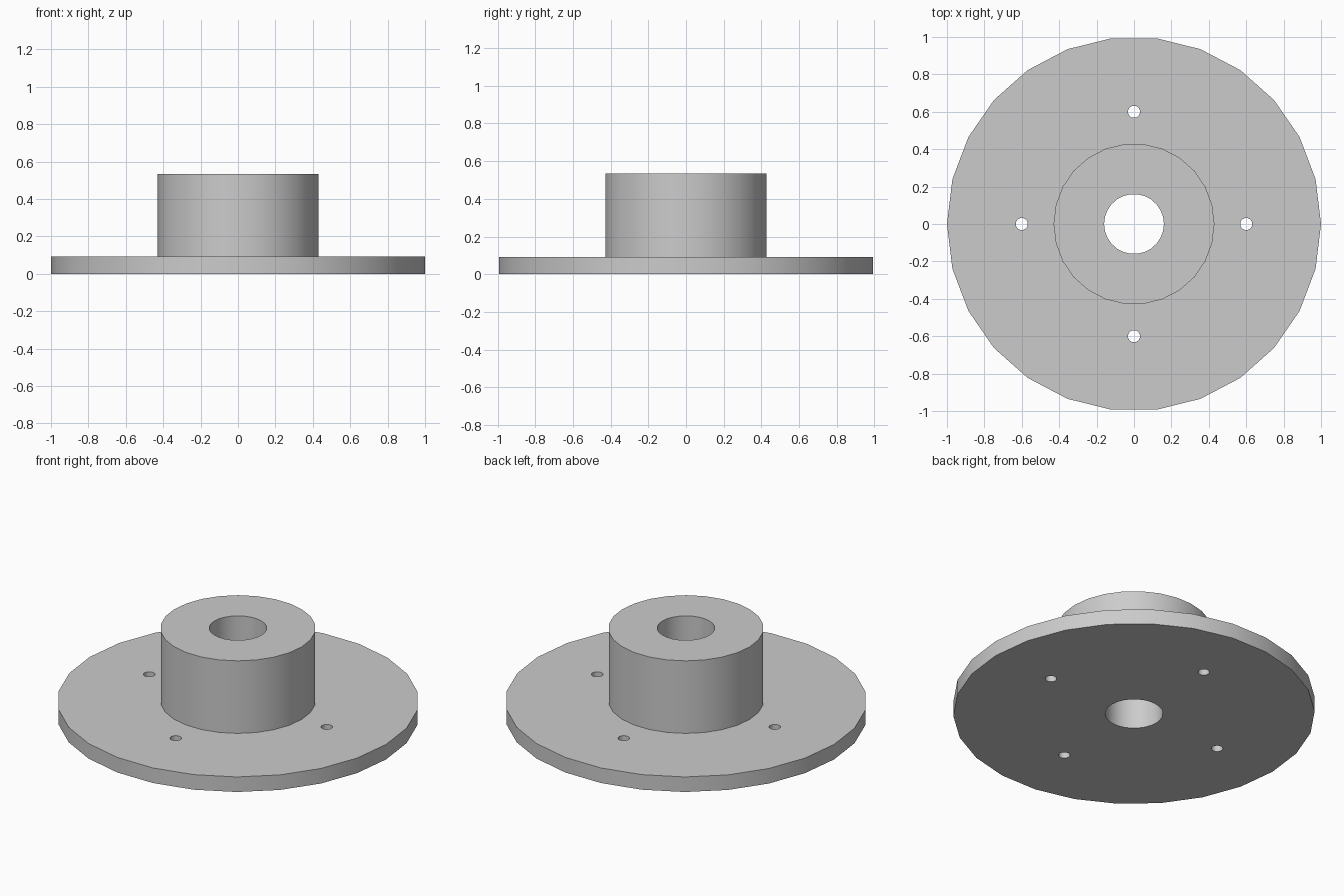
import bpy
import bmesh
from math import pi, radians
from mathutils import Matrix, Vector

cube = bpy.data.objects.get("Cube")
if cube:
    bpy.data.objects.remove(cube, do_unlink=True)

SIDES = 26
FLANGE_R, FLANGE_H = 1.0, 0.092
HUB_R, HUB_H = 0.43, 0.535
BORE_R = 0.16
BOLT_R, BOLT_CIRCLE = 0.032, 0.6

grey = bpy.data.materials.new("light_grey")
grey.use_nodes = True
grey.diffuse_color = (0.6, 0.6, 0.6, 1)
grey.node_tree.nodes["Principled BSDF"].inputs["Base Color"].default_value = (0.6, 0.6, 0.6, 1)


def make_object(name, bm):
    bmesh.ops.recalc_face_normals(bm, faces=bm.faces)
    mesh = bpy.data.meshes.new(name)
    bm.to_mesh(mesh)
    bm.free()
    mesh.materials.append(grey)
    obj = bpy.data.objects.new(name, mesh)
    bpy.context.collection.objects.link(obj)
    return obj


# Flange, hub and bore turned from one closed profile
profile = [(BORE_R, 0), (FLANGE_R, 0), (FLANGE_R, FLANGE_H),
           (HUB_R, FLANGE_H), (HUB_R, HUB_H), (BORE_R, HUB_H)]
bm = bmesh.new()
verts = [bm.verts.new((r, 0, z)) for r, z in profile]
edges = [bm.edges.new((v, verts[i - 1])) for i, v in enumerate(verts)]
bmesh.ops.spin(bm, geom=verts + edges, cent=(0, 0, 0), axis=(0, 0, 1),
               angle=2 * pi, steps=SIDES, use_merge=True)
bmesh.ops.remove_doubles(bm, verts=bm.verts, dist=0.0001)
body = make_object("flanged_hub", bm)

# Four bolt holes on a circle
bm = bmesh.new()
for i in range(4):
    place = Matrix.Rotation(i * pi / 2, 4, "Z") @ Matrix.Translation(Vector((BOLT_CIRCLE, 0, FLANGE_H / 2)))
    bmesh.ops.create_cone(bm, cap_ends=True, segments=SIDES, radius1=BOLT_R,
                          radius2=BOLT_R, depth=FLANGE_H * 2, matrix=place)
cutter = make_object("bolt_hole_cutter", bm)
cutter.hide_render = True

# Cut the holes, then smooth the round walls
cut = body.modifiers.new("bolt_holes", "BOOLEAN")
cut.operation = "DIFFERENCE"
cut.solver = "EXACT"
cut.object = cutter
bpy.ops.object.select_all(action="DESELECT")
body.select_set(True)
bpy.context.view_layer.objects.active = body
bpy.ops.object.modifier_apply(modifier=cut.name)
bpy.data.objects.remove(cutter, do_unlink=True)
bpy.ops.object.shade_smooth_by_angle(angle=radians(30))
